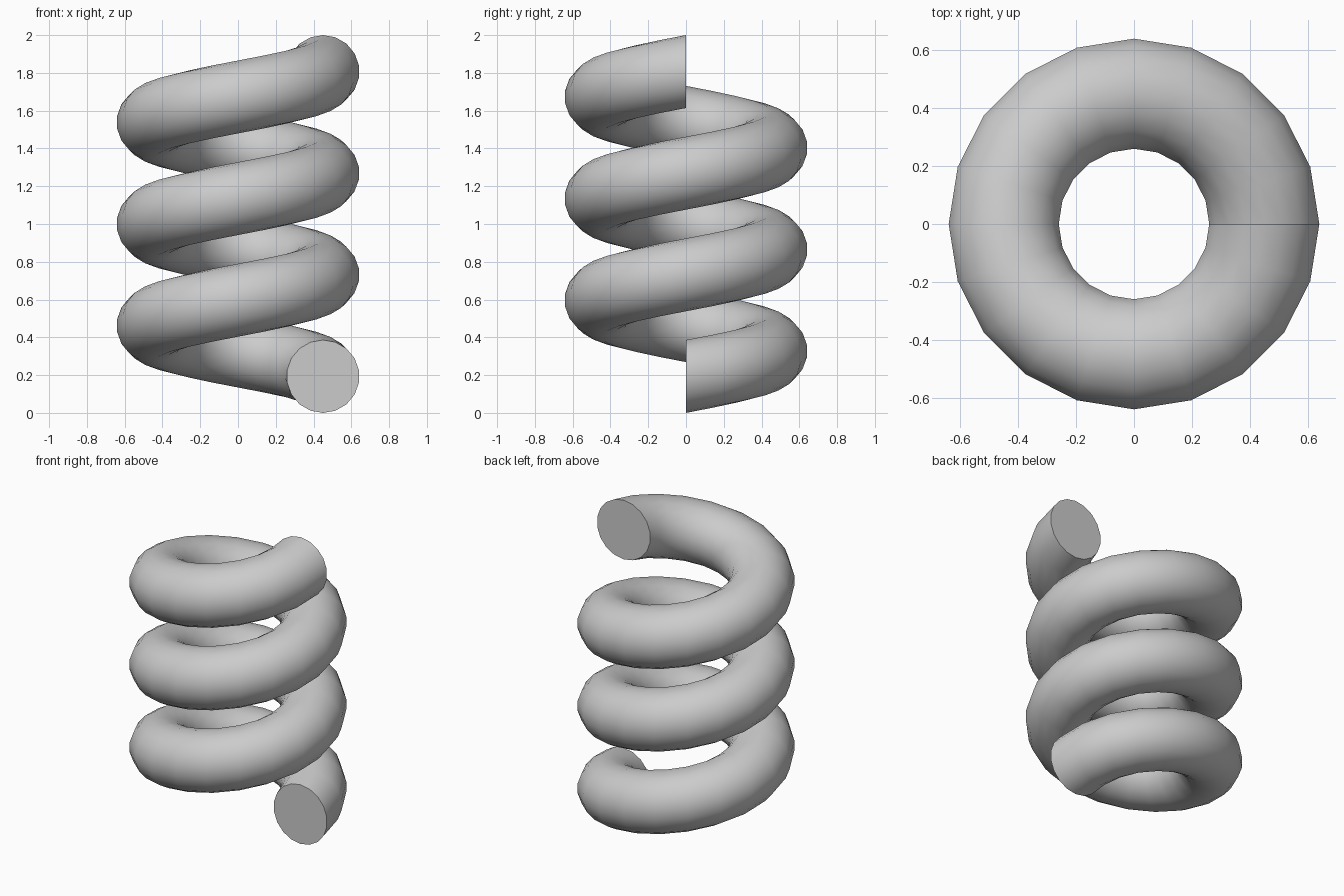
import bpy, bmesh
from math import pi, sin, cos, radians

if "Cube" in bpy.data.objects:
    bpy.data.objects.remove(bpy.data.objects["Cube"])

TURNS, STEPS, SIDES = 3, 20, 18      # turns, segments per turn, sides of the wire
RING, WIRE, HEIGHT = 0.45, 0.193, 2.0
RISE = HEIGHT - 2 * WIRE

bm = bmesh.new()

# Upright wire section, swept as a screw around z
rings = []
n = TURNS * STEPS
for i in range(n + 1):
    a = 2 * pi * i / STEPS
    z0 = WIRE + RISE * i / n
    ring = []
    for k in range(SIDES):
        t = 2 * pi * k / SIDES + pi / 2
        r = RING + WIRE * cos(t)
        ring.append(bm.verts.new((r * cos(a), r * sin(a), z0 + WIRE * sin(t))))
    rings.append(ring)

# Tube walls
for lo, hi in zip(rings, rings[1:]):
    for k in range(SIDES):
        j = (k + 1) % SIDES
        bm.faces.new((lo[k], lo[j], hi[j], hi[k]))

# Flat cut ends
bm.faces.new(rings[0])
bm.faces.new(rings[-1])
bmesh.ops.recalc_face_normals(bm, faces=bm.faces)

mesh = bpy.data.meshes.new("coil_spring")
bm.to_mesh(mesh)
bm.free()
spring = bpy.data.objects.new("coil_spring", mesh)
bpy.context.collection.objects.link(spring)

# Smooth wire, sharp ends
bpy.context.view_layer.objects.active = spring
spring.select_set(True)
bpy.ops.object.shade_smooth_by_angle(angle=radians(40))
